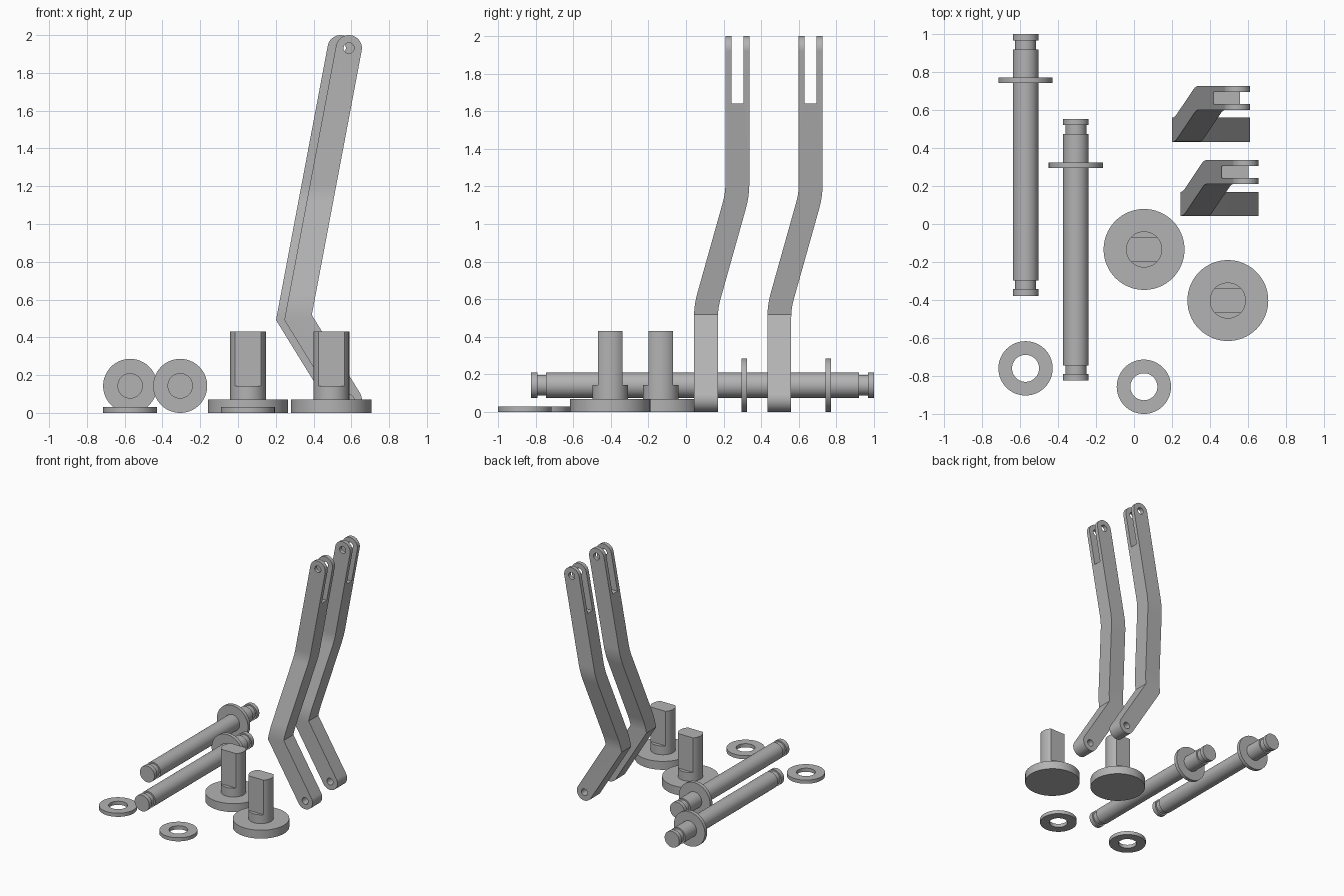
import bpy, bmesh, math
from mathutils import Vector

if "Cube" in bpy.data.objects:
    bpy.data.objects.remove(bpy.data.objects["Cube"])

steel = bpy.data.materials.new("steel grey")
steel.diffuse_color = (0.45, 0.45, 0.45, 1)
steel.use_nodes = True
steel.node_tree.nodes["Principled BSDF"].inputs["Base Color"].default_value = steel.diffuse_color


def finish(name, bm, loc=(0, 0, 0), rot=(0, 0, 0)):
    bmesh.ops.recalc_face_normals(bm, faces=bm.faces)
    me = bpy.data.meshes.new(name)
    bm.to_mesh(me)
    bm.free()
    me.materials.append(steel)
    ob = bpy.data.objects.new(name, me)
    bpy.context.collection.objects.link(ob)
    ob.location, ob.rotation_euler = loc, rot
    return ob


def smooth(ob):
    bpy.ops.object.select_all(action='DESELECT')
    ob.select_set(True)
    bpy.context.view_layer.objects.active = ob
    bpy.ops.object.shade_smooth_by_angle(angle=math.radians(25))


def lathe(name, profile, loc, rot=(0, 0, 0), closed=False, n=64):
    """Revolve (radius, height) points around z."""
    bm = bmesh.new()
    vs = [bm.verts.new((r, 0, h)) for r, h in profile]
    pairs = list(zip(vs, vs[1:])) + ([(vs[-1], vs[0])] if closed else [])
    es = [bm.edges.new(p) for p in pairs]
    bmesh.ops.spin(bm, geom=vs + es, axis=(0, 0, 1), cent=(0, 0, 0),
                   angle=math.tau, steps=n, use_duplicate=False)
    bmesh.ops.remove_doubles(bm, verts=bm.verts, dist=1e-5)
    return finish(name, bm, loc, rot)


def prism(name, pts, vec):
    """Extrude a closed 3D outline along vec."""
    bm = bmesh.new()
    f = bm.faces.new([bm.verts.new(p) for p in pts])
    out = bmesh.ops.extrude_face_region(bm, geom=[f])
    bmesh.ops.translate(bm, vec=vec, verts=[v for v in out["geom"] if isinstance(v, bmesh.types.BMVert)])
    return finish(name, bm)


def boolean(ob, cutter, op):
    """Apply a boolean and remove the cutter."""
    cutter.hide_render = True
    m = ob.modifiers.new("cut", 'BOOLEAN')
    m.operation, m.object, m.solver = op, cutter, 'EXACT'
    bpy.ops.object.select_all(action='DESELECT')
    ob.select_set(True)
    bpy.context.view_layer.objects.active = ob
    bpy.ops.object.modifier_apply(modifier=m.name)
    bpy.data.objects.remove(cutter)


def offset_side(path, d):
    """Mitred parallel of a 2D polyline, d to its left."""
    dirs = [(b - a).normalized() for a, b in zip(path, path[1:])]
    nor = [Vector((-t.y, t.x)) for t in dirs]
    res = []
    for i, p in enumerate(path):
        a, b = nor[max(i - 1, 0)], nor[min(i, len(nor) - 1)]
        m = (a + b).normalized()
        res.append(p + m * d / m.dot(a))
    return res


def round_bends(path, t, n=8):
    """Replace inner corners by curves reaching t along each leg."""
    res = [path[0]]
    for a, p, b in zip(path, path[1:], path[2:]):
        s, e = p + (a - p).normalized() * t, p + (b - p).normalized() * t
        for i in range(n + 1):
            u = i / n
            res.append(s * (1 - u) ** 2 + p * 2 * u * (1 - u) + e * u * u)
    return res + [path[-1]]


def arc(c, r, start, n=20):
    return [c + Vector((math.cos(start + math.pi * i / n), math.sin(start + math.pi * i / n))) * r
            for i in range(n + 1)]


# Bent fork arms: side outline intersected with the offset front-to-back outline
def arm(name, dx, dy):
    r = 0.069
    low, knee, top = Vector((0.587, r)), Vector((0.318, 0.505)), Vector((0.587, 2 - r))
    path = [low, knee, top]
    left, right = offset_side(path, r), offset_side(path, -r)
    up, down = top - knee, low - knee
    outline = [left[1]]
    outline += arc(low, r, math.atan2(down.y, down.x) - math.pi / 2)
    outline += [right[1]]
    outline += arc(top, r, math.atan2(up.y, up.x) - math.pi / 2)
    ob = prism(name, [(p.x + dx, dy - 0.5, p.y) for p in outline], (0, 1.5, 0))

    spine = [Vector(p) for p in ((0.106, -0.1), (0.106, 0.56), (0.273, 1.155), (0.273, 2.1))]
    spine = round_bends(spine, 0.06)
    back, front = offset_side(spine, -0.0635), offset_side(spine, 0.0635)
    slot = [Vector(p) for p in ((0.305, 2.1), (0.305, 1.64), (0.241, 1.64), (0.241, 2.1))]
    ribbon = back + slot + front[::-1]
    boolean(ob, prism("offset_cutter", [(-1, p.x + dy, p.y) for p in ribbon], (3, 0, 0)), 'INTERSECT')

    # pin holes at both ends
    for c in (low, top):
        hole = lathe("hole_cutter", [(0, -1), (0.028, -1), (0.028, 1), (0, 1)],
                     (c.x + dx, dy, c.y), (math.pi / 2, 0, 0), n=32)
        boolean(ob, hole, 'DIFFERENCE')
    smooth(ob)


arm("front_arm", 0, 0)
arm("rear_arm", -0.044, 0.39)

# Grooved shafts with a collar, lying along y
R, G, C = 0.067, 0.055, 0.143
shaft = [(0, -0.378), (R, -0.378), (R, -0.342), (G, -0.342), (G, -0.297), (R, -0.297),
         (R, 0.742), (C, 0.742), (C, 0.772), (R, 0.772), (R, 0.92), (G, 0.92),
         (G, 0.967), (R, 0.967), (R, 1.0), (0, 1.0)]
for name, x, y in (("left_shaft", -0.571, 0), ("right_shaft", -0.306, -0.447)):
    smooth(lathe(name, shaft, (x, y, C), (-math.pi / 2, 0, 0)))

# Flat washers
ring = [(0.071, 0), (C, 0), (C, 0.03), (0.071, 0.03)]
for name, x, y in (("left_washer", -0.571, -0.76), ("right_washer", 0.052, -0.857)):
    smooth(lathe(name, ring, (x, y, 0), closed=True))

# Round feet with a post that has two flats
foot = [(0, 0), (0.213, 0), (0.213, 0.07), (0.095, 0.07), (0.095, 0.43), (0, 0.43)]
for name, x, y in (("left_foot", 0.053, -0.134), ("right_foot", 0.494, -0.403)):
    ob = lathe(name, foot, (x, y, 0))
    for s in (-1, 1):
        y0, y1 = y + s * 0.065, y + s * 0.3
        pts = [(x - 0.3, y0, 0.143), (x - 0.3, y1, 0.143), (x - 0.3, y1, 0.6), (x - 0.3, y0, 0.6)]
        boolean(ob, prism("flat_cutter", pts, (0.6, 0, 0)), 'DIFFERENCE')
    smooth(ob)
